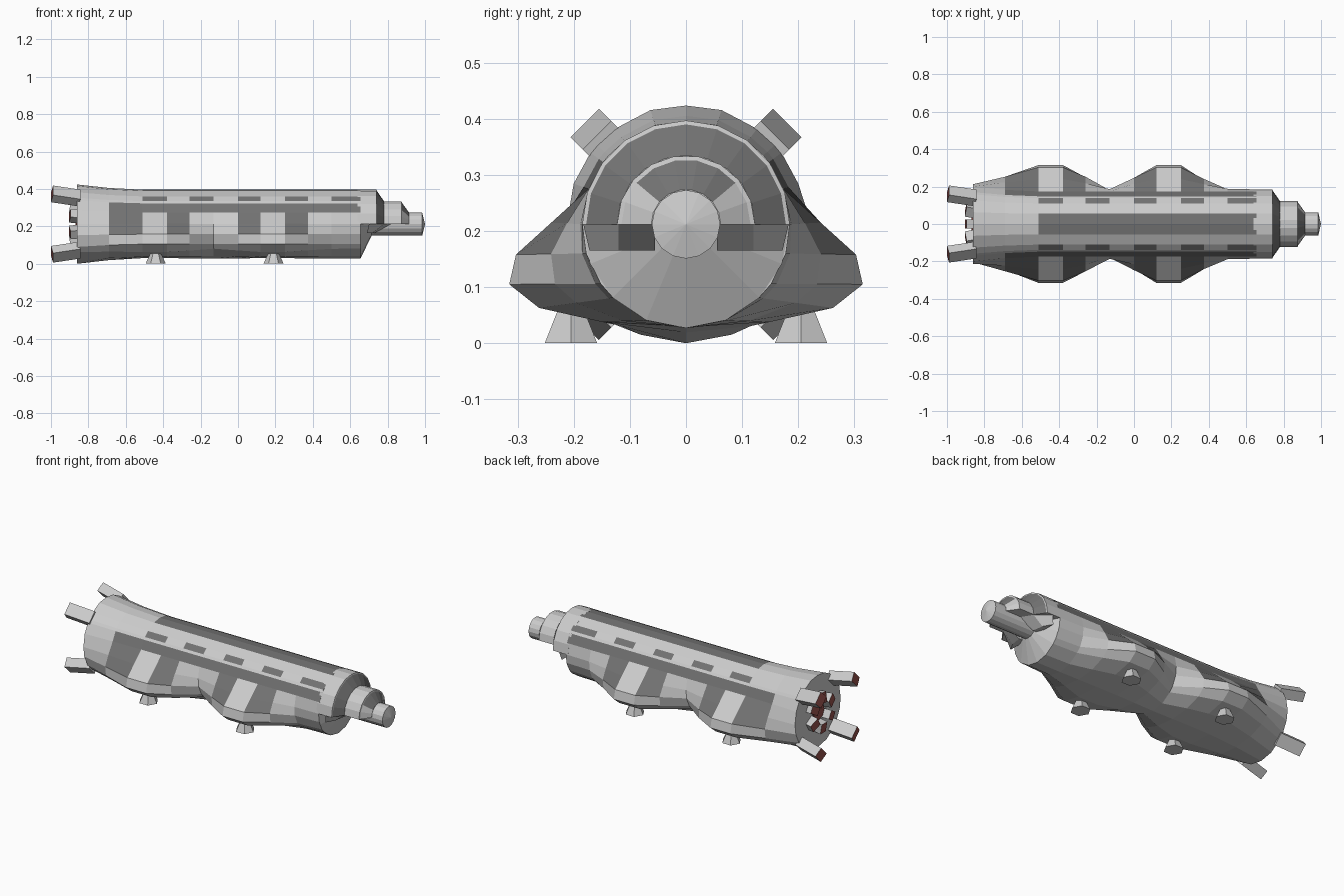
import bpy, bmesh
from math import sin, cos, pi, radians
from mathutils import Matrix, Vector

if "Cube" in bpy.data.objects:
    bpy.data.objects.remove(bpy.data.objects["Cube"])

ZC = 0.212


def mat(name, col):
    m = bpy.data.materials.new(name)
    m.diffuse_color = (*col, 1)
    m.use_nodes = True
    m.node_tree.nodes["Principled BSDF"].inputs["Base Color"].default_value = m.diffuse_color
    return m


GREY = mat("hull_grey", (0.6, 0.6, 0.6))
DARK = mat("dark_panel", (0.17, 0.17, 0.17))
RED = mat("engine_glow", (0.3, 0.08, 0.07))


def finish(bm, name):
    bmesh.ops.recalc_face_normals(bm, faces=bm.faces[:])
    me = bpy.data.meshes.new(name)
    bm.to_mesh(me)
    bm.free()
    for m in (GREY, DARK, RED):
        me.materials.append(m)
    ob = bpy.data.objects.new(name, me)
    bpy.context.collection.objects.link(ob)
    return ob


# Hull: half sections from top to bottom, blended between round and bulged
ROUND = [(0, .396), (.055, .389), (.11, .36), (.138, .335), (.148, .323), (.174, .275),
         (.185, .212), (.178, .16), (.152, .106), (.13, .081), (.071, .041), (0, .027)]
BULGE = ROUND[:6] + [(.24, .215), (.303, .158), (.315, .105), (.262, .063), (.15, .038), (0, .03)]
# x, bulge amount, flare scale
STATIONS = [(-.86, 0, 1.15), (-.69, .5, 1.05), (-.51, 1, 1), (-.38, 1, 1), (-.26, .6, 1), (-.13, .02, 1),
            (0, .55, 1), (.12, 1, 1), (.25, 1, 1), (.375, .5, 1), (.5, .06, 1), (.655, 0, 1)]


def panel(col, row):
    if row == 0:
        return 2 <= col <= 10
    if row == 2:
        return col in (2, 4, 6, 8, 10)
    if row == 4:
        return 1 <= col <= 10
    return row in (5, 6) and col in (1, 3, 6, 8)


bm = bmesh.new()
rings = []
n = len(ROUND)
for x, b, s in STATIONS:
    half = [((p[0] + (q[0] - p[0]) * b) * s, ZC + (p[1] + (q[1] - p[1]) * b - ZC) * s)
            for p, q in zip(ROUND, BULGE)]
    loop = half + [(-y, z) for y, z in half[-2:0:-1]]
    rings.append([bm.verts.new((x, y, max(z, 0))) for y, z in loop])
m = len(rings[0])
for c in range(len(rings) - 1):
    for i in range(m):
        j = (i + 1) % m
        f = bm.faces.new((rings[c][i], rings[c][j], rings[c + 1][j], rings[c + 1][i]))
        row = i if i < n - 1 else m - 1 - i
        f.material_index = int(panel(c, row))
bm.faces.new(rings[0])
bm.faces.new(rings[-1])
finish(bm, "hull")


def revolve(name, prof, a0, a1, seg, dark=()):
    """Revolve (x, r) points about the ship axis; dark = {profile index: (min, max angle)}."""
    bm = bmesh.new()
    dark = dict(dark)
    full = abs(a1 - a0) >= 360
    ang = [a0 + (a1 - a0) * i / seg for i in range(seg + 1)]
    cols = [[bm.verts.new((x, r * cos(radians(a)), ZC + r * sin(radians(a)))) for x, r in prof]
            for a in ang]
    for i in range(seg):
        for k in range(len(prof) - 1):
            f = bm.faces.new((cols[i][k], cols[i + 1][k], cols[i + 1][k + 1], cols[i][k + 1]))
            lo, hi = dark.get(k, (1, 0))
            f.material_index = int(lo <= (ang[i] + ang[i + 1]) / 2 <= hi)
    if not full:
        bm.faces.new(cols[0])
        bm.faces.new(cols[-1])
    bmesh.ops.remove_doubles(bm, verts=bm.verts[:], dist=1e-5)
    return finish(bm, name)


# Nose: stepped upper canopy, short lower cone, round tip
revolve("upper_nose", [(.64, 0), (.64, .185), (.74, .185), (.742, .178), (.78, .123), (.78, 0)],
        0, 180, 10, {3: (0, 180)})
revolve("canopy", [(.76, 0), (.76, .123), (.875, .123), (.877, .115), (.915, .062), (.915, 0)],
        0, 180, 9, {3: (40, 140)})
revolve("lower_nose", [(.64, 0), (.655, .185), (.715, .06), (.715, 0)], 180, 360, 8)
revolve("nose_tip", [(.66, 0), (.66, .061), (.985, .061), (1.0, 0)], 0, 360, 16)
# Canopy shoulders that slope back under the upper nose
for s, nm in ((1, "left"), (-1, "right")):
    bm = bmesh.new()
    a = [bm.verts.new((x, s * y, z)) for x, y, z in
         ((.70, .183, ZC), (.78, .12, ZC), (.82, .055, ZC), (.70, .055, ZC),
          (.69, .172, .165), (.72, .12, .165), (.73, .055, .165), (.69, .055, .165))]
    for f in ((0, 1, 2, 3), (4, 5, 6, 7), (0, 1, 5, 4), (1, 2, 6, 5), (2, 3, 7, 6), (3, 0, 4, 7)):
        bm.faces.new([a[i] for i in f])
    finish(bm, nm + "_nose_shoulder")


def box(name, size, mtx):
    bm = bmesh.new()
    bmesh.ops.create_cube(bm, size=1, matrix=mtx @ Matrix.Diagonal((*size, 1)))
    back = min(bm.faces, key=lambda f: f.calc_center_median().x)
    back.material_index = 2
    return finish(bm, name)


def axis_frame(x, r, a, tilt):
    return (Matrix.Translation((0, 0, ZC)) @ Matrix.Rotation(a, 4, 'X')
            @ Matrix.Translation((x, 0, r)) @ Matrix.Rotation(tilt, 4, 'Y'))


# Four splayed tail thrusters
for i in range(4):
    box("tail_thruster_%d" % i, (.15, .072, .055),
        axis_frame(-.921, .213, pi / 4 + i * pi / 2, radians(12)))
# Ring of small main engine vanes around a glowing core
for i in range(6):
    box("engine_vane_%d" % i, (.05, .05, .06), axis_frame(-.875, .085, i * pi / 3, radians(10)))
core = revolve("engine_core", [(-.84, .05), (-.868, .05), (-.868, 0)], 0, 360, 8)
for p in core.data.polygons:
    p.material_index = 2

# Landing feet
for x in (-.44, .19):
    for y in (-.205, .205):
        bm = bmesh.new()
        bmesh.ops.create_cone(bm, cap_ends=True, segments=6, radius1=.054, radius2=.022, depth=.07,
                              matrix=Matrix.Translation((x, y, .035)) @ Matrix.Rotation(pi / 6, 4, 'Z'))
        finish(bm, "landing_foot")
